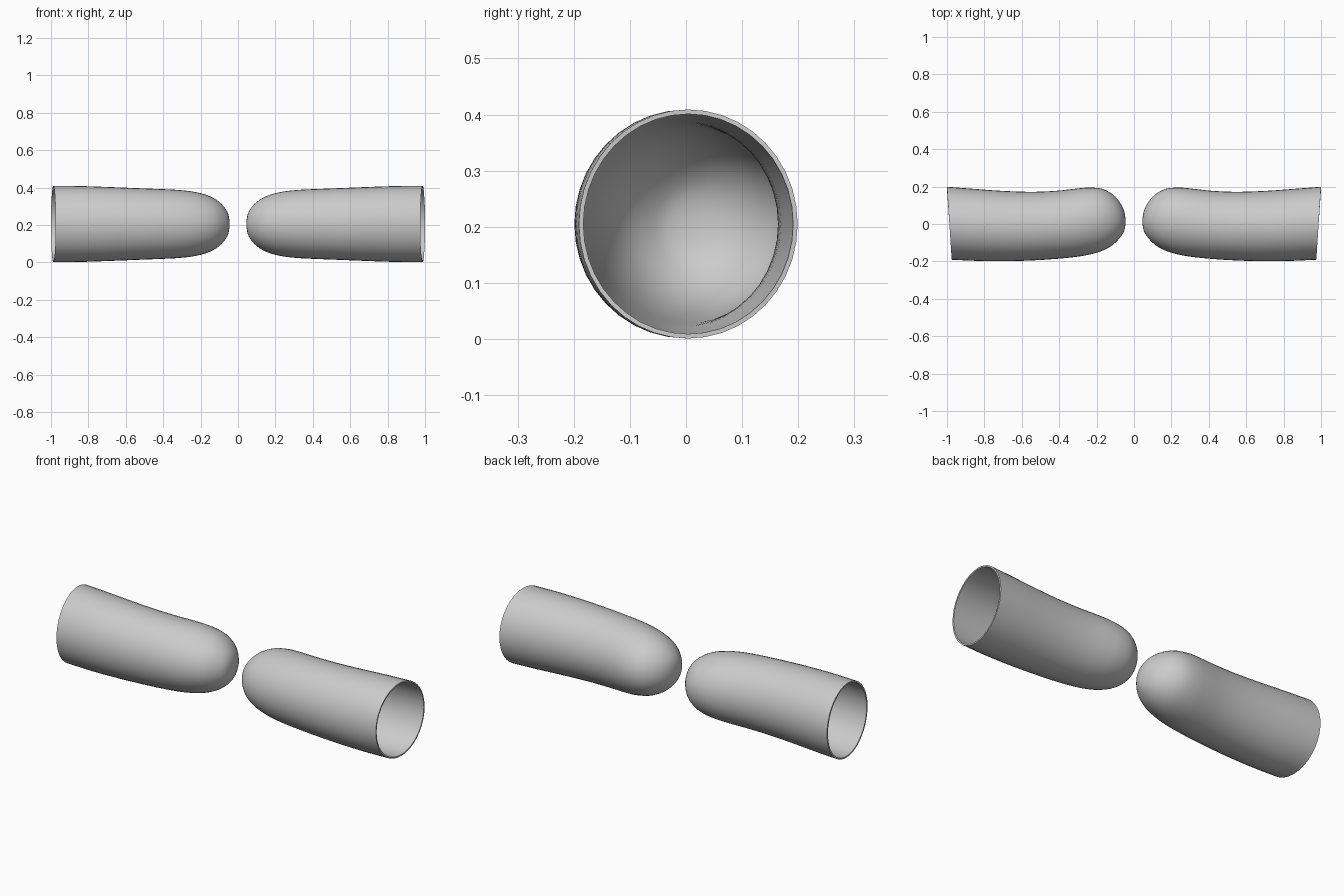
import bpy, bmesh, math

if "Cube" in bpy.data.objects:
    bpy.data.objects.remove(bpy.data.objects["Cube"])

SIDES = 40
CZ = 0.205
# stations from closed tip to open rim: x, y of back edge, y of front edge, half height
ST = [
    (0.045, 0.015, 0.015, 0.0),
    (0.052, 0.066, -0.035, 0.052),
    (0.075, 0.115, -0.073, 0.093),
    (0.115, 0.159, -0.113, 0.129),
    (0.17, 0.188, -0.143, 0.156),
    (0.24, 0.195, -0.164, 0.173),
    (0.32, 0.188, -0.177, 0.182),
    (0.42, 0.177, -0.187, 0.187),
    (0.55, 0.172, -0.195, 0.192),
    (0.70, 0.177, -0.199, 0.198),
    (0.85, 0.188, -0.197, 0.203),
    (0.987, 0.199, -0.191, 0.204),
]


def smooth_stations(steps=3):
    # Catmull-Rom through the stations; the tip is mirrored so it stays round
    x, a, b, h = ST[1]
    e, f = ST[-1], ST[-2]
    p = [(x, b, a, -h)] + ST + [tuple(2 * u - v for u, v in zip(e, f))]
    out = []
    for i in range(1, len(p) - 2):
        for s in range(steps):
            t = s / steps
            out.append([0.5 * (2 * q1 + (q2 - q0) * t
                               + (2 * q0 - 5 * q1 + 4 * q2 - q3) * t * t
                               + (3 * q1 - q0 - 3 * q2 + q3) * t ** 3)
                        for q0, q1, q2, q3 in zip(*p[i - 1:i + 3])])
    return out + [list(e)]


def sleeve(name, side):
    bm = bmesh.new()
    rings = []
    st = smooth_stations()
    tip = bm.verts.new((side * st[0][0], st[0][1], CZ))
    for x, yb, yf, h in st[1:]:
        slant = 0.064 * max(0, (x - 0.6) / 0.387)   # rim is cut at a slant
        ring = []
        for k in range(SIDES):
            a = math.tau * k / SIDES
            y = (yb + yf) / 2 + (yb - yf) / 2 * math.cos(a)
            ring.append(bm.verts.new((side * (x + slant * y), y, CZ + h * math.sin(a))))
        rings.append(ring)
    for k in range(SIDES):
        n = (k + 1) % SIDES
        bm.faces.new((tip, rings[0][k], rings[0][n]))
        for r, q in zip(rings, rings[1:]):
            bm.faces.new((r[k], q[k], q[n], r[n]))
    bmesh.ops.recalc_face_normals(bm, faces=bm.faces)
    # make sure the open shell faces outward
    bm.normal_update()
    if sum(f.normal.z * (f.calc_center_median().z - CZ) for f in bm.faces) < 0:
        bmesh.ops.reverse_faces(bm, faces=bm.faces)
    me = bpy.data.meshes.new(name)
    bm.to_mesh(me)
    bm.free()
    ob = bpy.data.objects.new(name, me)
    bpy.context.collection.objects.link(ob)
    # thin wall
    m = ob.modifiers.new("wall", 'SOLIDIFY')
    m.thickness = 0.008
    m.offset = -1
    bpy.context.view_layer.objects.active = ob
    ob.select_set(True)
    bpy.ops.object.modifier_apply(modifier=m.name)
    bpy.ops.object.shade_smooth_by_angle(angle=math.radians(40))
    ob.select_set(False)


sleeve("right_sleeve", 1)
sleeve("left_sleeve", -1)
